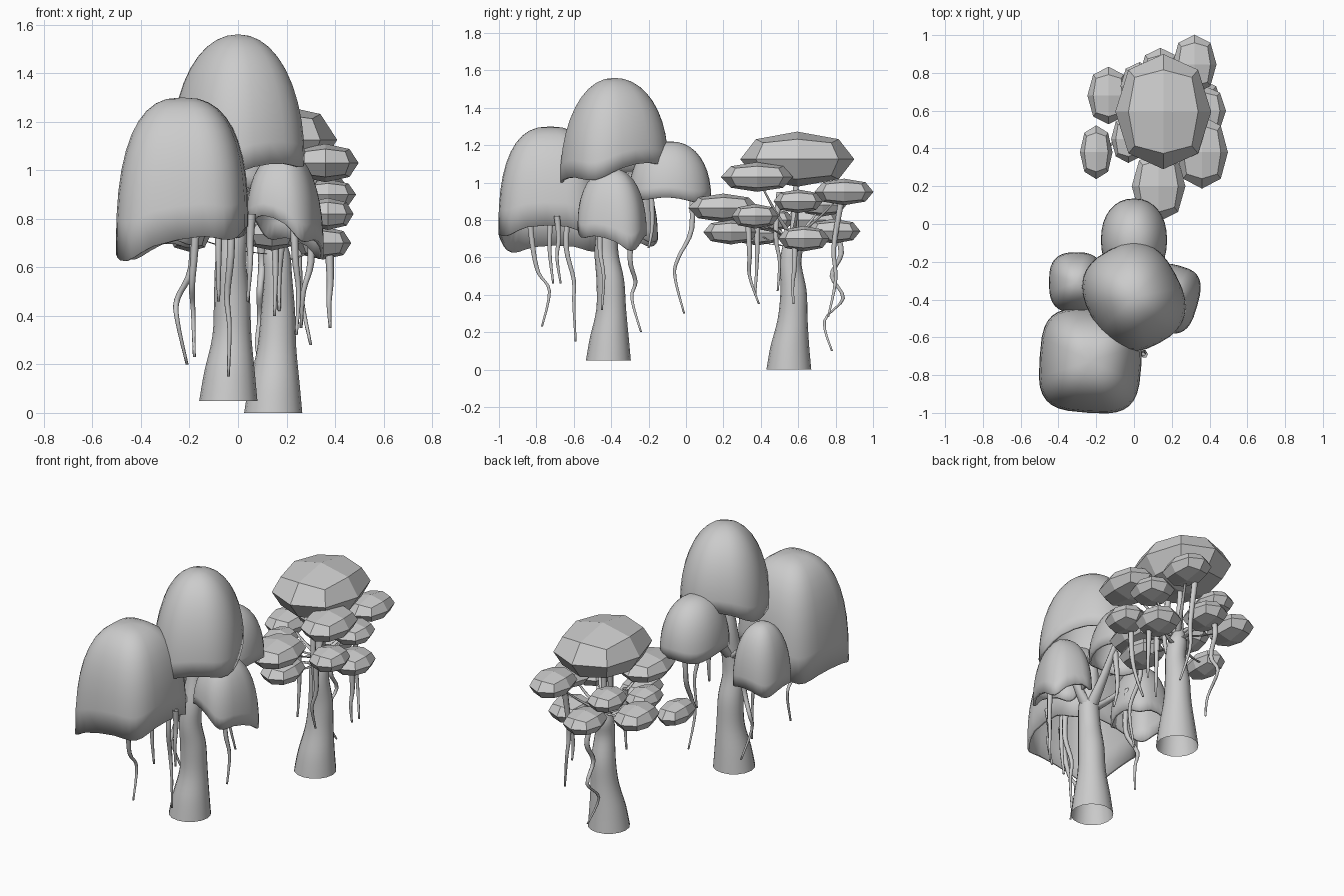
import bpy, bmesh, math
from mathutils import Vector, Matrix

if "Cube" in bpy.data.objects:
    bpy.data.objects.remove(bpy.data.objects["Cube"])


def finish(bm, name, smooth=True):
    bmesh.ops.recalc_face_normals(bm, faces=bm.faces)
    me = bpy.data.meshes.new(name)
    bm.to_mesh(me)
    bm.free()
    ob = bpy.data.objects.new(name, me)
    bpy.context.collection.objects.link(ob)
    for p in me.polygons:
        p.use_smooth = smooth
    return ob


def spow(v, e):
    return math.copysign(abs(v) ** e, v)


def catmull(a, b, c, d, t):
    return 0.5 * (2 * b + (c - a) * t + (2 * a - 5 * b + 4 * c - d) * t * t
                  + (3 * b - a - 3 * c + d) * t ** 3)


def tube(name, pts, radii, sides=8, steps=4, cap=True):
    """Smooth tapered tube through the points, open at the start."""
    keys = [Vector((*p, r)) for p, r in zip(pts, radii)]
    keys = [keys[0]] + keys + [keys[-1]]
    path = [catmull(*keys[i:i + 4], k / steps) for i in range(len(keys) - 3) for k in range(steps)]
    path.append(keys[-1])
    bm = bmesh.new()
    rings = []
    for p in path:
        rings.append([bm.verts.new((p[0] + p[3] * math.cos(2 * math.pi * j / sides),
                                    p[1] + p[3] * math.sin(2 * math.pi * j / sides), p[2]))
                      for j in range(sides)])
    for a, b in zip(rings, rings[1:]):
        for j in range(sides):
            k = (j + 1) % sides
            bm.faces.new((a[j], a[k], b[k], b[j]))
    if cap:
        bm.faces.new(rings[-1])
    return finish(bm, name)


def dome(name, c, half, rot, rim, top, tilt, droop, box=2.8, prof=0.9):
    """Hollow bullet-shaped cap with a rounded-square footprint and wavy rim."""
    n, m = 32, 10
    bm = bmesh.new()
    tip = bm.verts.new((c[0], c[1], top))
    spin = Matrix.Rotation(math.radians(rot), 2)
    rings = []
    for i in range(1, m + 1):
        t = math.pi / 2 * i / m
        r = math.sin(t) ** prof
        h = max(math.cos(t), 0) ** prof if i < m else 0
        ring = []
        for j in range(n):
            a = 2 * math.pi * j / n
            d = spin @ Vector((half[0] * spow(math.cos(a), 2 / box),
                               half[1] * spow(math.sin(a), 2 / box)))
            z0 = rim + tilt[0] * d.x + tilt[1] * d.y + droop * math.cos(4 * a)
            ring.append(bm.verts.new((c[0] + d.x * r, c[1] + d.y * r, z0 + (top - z0) * h)))
        rings.append(ring)
    for j in range(n):
        k = (j + 1) % n
        bm.faces.new((tip, rings[0][j], rings[0][k]))
        for a, b in zip(rings, rings[1:]):
            bm.faces.new((a[j], b[j], b[k], a[k]))
    ob = finish(bm, name)
    s = ob.modifiers.new("shell", 'SOLIDIFY')
    s.thickness = 0.014
    s.offset = -1
    return ob


def leaf(name, c, half):
    """Faceted pad: a cube smoothed once and flattened (smoothing shrinks it, so oversize it)."""
    bm = bmesh.new()
    bmesh.ops.create_cube(bm, size=2.42)
    bmesh.ops.transform(bm, matrix=Matrix.Translation(c) @ Matrix.Diagonal((*half, 1)), verts=bm.verts)
    ob = finish(bm, name, False)
    s = ob.modifiers.new("facets", 'SUBSURF')
    s.levels = s.render_levels = 1
    return ob


def vine(name, pts):
    n = len(pts) - 1
    tube(name, pts, [0.019 - 0.013 * i / n for i in range(n + 1)], 6)


# Dome tree: trunk
tube("dome_tree_trunk",
     [(-.04, -.415, .05), (-.035, -.41, .17), (-.025, -.4, .32), (-.025, -.405, .48),
      (-.03, -.425, .62), (-.02, -.42, .75), (-.02, -.40, .90), (-.02, -.39, 1.1)],
     [.12, .104, .08, .074, .064, .058, .045, .02], 16)

# Dome tree: caps
dome("cap_top", (.0, -.385), (.25, .28), 28, 1.055, 1.56, (0, .2), .02, 2.6, .95)
dome("cap_front_left", (-.23, -.725), (.27, .275), -4, .695, 1.30, (.2, 0), .022, 3.4, .78)
dome("cap_right", (.195, -.395), (.145, .18), -16, .735, 1.075, (-.42, -.15), .022, 3.0)
dome("cap_back", (0, -.085), (.175, .22), 0, .91, 1.22, (0, -.05), .01, 2.2)
dome("cap_left", (-.305, -.31), (.145, .16), 0, .69, 1.05, (.1, -.05), .015, 2.8)

# Dome tree: branches into the caps
for i, end in enumerate([(-.2, -.68, 1.15), (.17, -.4, 1.0), (0, -.12, 1.1), (-.28, -.32, .98)]):
    s = Vector((-.02, -.415, .72))
    e = Vector(end)
    mid = s.lerp(e, .5) + Vector((0, 0, -.02))
    tube(f"dome_tree_branch_{i}", [s, mid, e], [.04, .025, .012], 8)

# Dome tree: hanging vines
dome_vines = [
    [(-.17, -.84, .85), (-.18, -.82, .66), (-.19, -.79, .52), (-.185, -.73, .42), (-.18, -.77, .23)],
    [(-.03, -.63, .85), (-.03, -.64, .65), (-.045, -.6, .48), (-.035, -.6, .35), (-.04, -.59, .15)],
    [(.055, -.69, .82), (.05, -.68, .7), (.05, -.69, .6), (.04, -.67, .46)],
    [(-.18, -.27, .85), (-.19, -.3, .6), (-.25, -.27, .47), (-.25, -.29, .38), (-.21, -.24, .2)],
    [(-.02, .03, 1.0), (-.02, .03, .75), (-.01, -.04, .6), (-.02, -.06, .5), (-.01, -.01, .3)],
    [(.23, -.45, .9), (.235, -.46, .65), (.25, -.44, .5), (.24, -.45, .32)],
    [(-.02, -.19, 1.0), (-.03, -.18, .78), (-.02, -.2, .65)],
    [(-.08, -.72, .85), (-.08, -.73, .65), (-.08, -.71, .46)],
]
for i, p in enumerate(dome_vines):
    vine(f"dome_tree_vine_{i}", p)

# Leaf tree: trunk
tube("leaf_tree_trunk",
     [(.145, .55, 0), (.15, .555, .12), (.16, .57, .27), (.165, .575, .42),
      (.165, .56, .56), (.16, .57, .66), (.155, .58, .76), (.155, .59, 1.05)],
     [.12, .104, .08, .07, .058, .054, .024, .012], 16)

# Leaf tree: faceted pads (centre, half size)
pads = [
    ((.155, .595, 1.125), (.25, .30, .145)),
    ((.36, .38, 1.03), (.135, .19, .078)),
    ((.32, .845, .95), (.115, .155, .07)),
    ((.37, .6, .90), (.115, .13, .062)),
    ((.37, .37, .82), (.105, .125, .065)),
    ((.35, .63, .70), (.115, .135, .067)),
    ((.13, .20, .865), (.14, .185, .075)),
    ((.14, .24, .735), (.11, .145, .065)),
    ((.14, .79, .74), (.11, .14, .065)),
    ((-.135, .68, .80), (.11, .15, .068)),
    ((-.20, .38, .73), (.085, .14, .065)),
    ((.03, .73, .88), (.10, .125, .06)),
    ((-.03, .45, .80), (.09, .125, .06)),
]
for i, (c, h) in enumerate(pads):
    leaf(f"leaf_pad_{i}", c, h)
    # thin stem from the trunk to each pad
    if i:
        s = Vector((.16, .57, min(.70, c[2] - .08)))
        e = Vector(c)
        mid = s.lerp(e, .5) + Vector((0, 0, -.015))
        tube(f"leaf_stem_{i}", [s, mid, e], [.02, .01, .006], 6)

# Leaf tree: hanging vines
leaf_vines = [
    [(.3, .33, .82), (.3, .34, .62), (.27, .34, .5), (.26, .39, .35)],
    [(.15, .38, .78), (.155, .38, .6), (.15, .37, .4)],
    [(.375, .58, .7), (.38, .58, .55), (.375, .57, .45), (.38, .575, .35)],
    [(.09, .80, .75), (.1, .83, .62), (.09, .78, .5), (.09, .84, .38), (.08, .74, .26), (.13, .78, .1)],
    [(.25, .83, .9), (.25, .79, .65), (.26, .8, .48), (.3, .76, .28)],
    [(.17, .5, .95), (.18, .48, .72), (.17, .5, .58), (.17, .49, .42)],
]
for i, p in enumerate(leaf_vines):
    vine(f"leaf_tree_vine_{i}", p)
